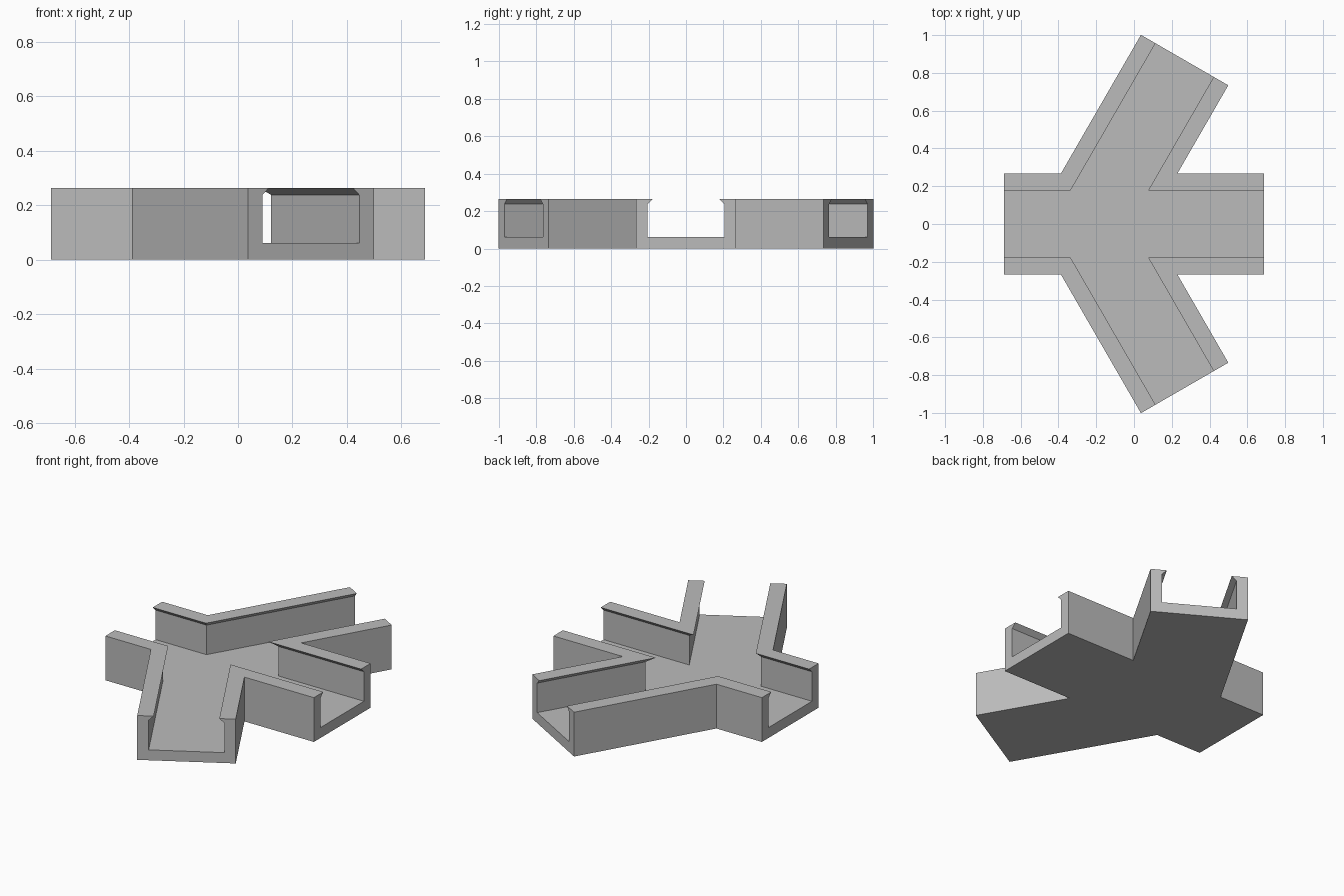
import bpy, bmesh
from math import radians, sin
from mathutils import Vector, Matrix

cube = bpy.data.objects.get("Cube")
if cube:
    bpy.data.objects.remove(cube, do_unlink=True)

# Channel arms around the hub: (angle in degrees, length)
HUB = Vector((-0.233, 0))
ARMS = [(0, 0.92), (60, 1.002), (180, 0.454), (300, 1.002)]

# Wall section: (distance from arm centre line, height), outside to inside
SECTION = [(0.267, 0), (0.267, 0.264), (0.178, 0.264), (0.205, 0.238), (0.205, 0.062)]


def heading(degrees):
    return Matrix.Rotation(radians(degrees), 2) @ Vector((1, 0))


def arm_end(arm, side, width):
    angle, length = arm
    return HUB + heading(angle) * length + heading(angle + 90 * side) * width


def wall_corner(angle, gap, width):
    return HUB + heading(angle + gap / 2) * width / sin(radians(gap / 2))


bm = bmesh.new()


def station(locate):
    return [bm.verts.new((*locate(w), z)) for w, z in SECTION]


# Lipped walls, each bending from one arm into the next
walls = []
for i, arm in enumerate(ARMS):
    following = ARMS[(i + 1) % len(ARMS)]
    gap = (following[0] - arm[0]) % 360
    wall = [station(lambda w: arm_end(arm, 1, w)),
            station(lambda w: wall_corner(arm[0], gap, w)),
            station(lambda w: arm_end(following, -1, w))]
    walls.append(wall)
    for a, b in zip(wall, wall[1:]):
        for k in range(len(SECTION) - 1):
            bm.faces.new((a[k], b[k], b[k + 1], a[k + 1]))

# Underside and channel floor
for level in (0, -1):
    bm.faces.new([s[level] for wall in walls for s in wall])

# U-shaped open ends
for i, wall in enumerate(walls):
    bm.faces.new(walls[i - 1][2] + wall[0][::-1])

bmesh.ops.recalc_face_normals(bm, faces=bm.faces)
mesh = bpy.data.meshes.new("channel_junction")
bm.to_mesh(mesh)
bm.free()
junction = bpy.data.objects.new("channel_junction", mesh)
bpy.context.collection.objects.link(junction)

# Plain grey
grey = bpy.data.materials.new("plain_grey")
grey.use_nodes = True
colour = (0.5, 0.5, 0.5, 1)
grey.diffuse_color = colour
grey.node_tree.nodes["Principled BSDF"].inputs["Base Color"].default_value = colour
mesh.materials.append(grey)
